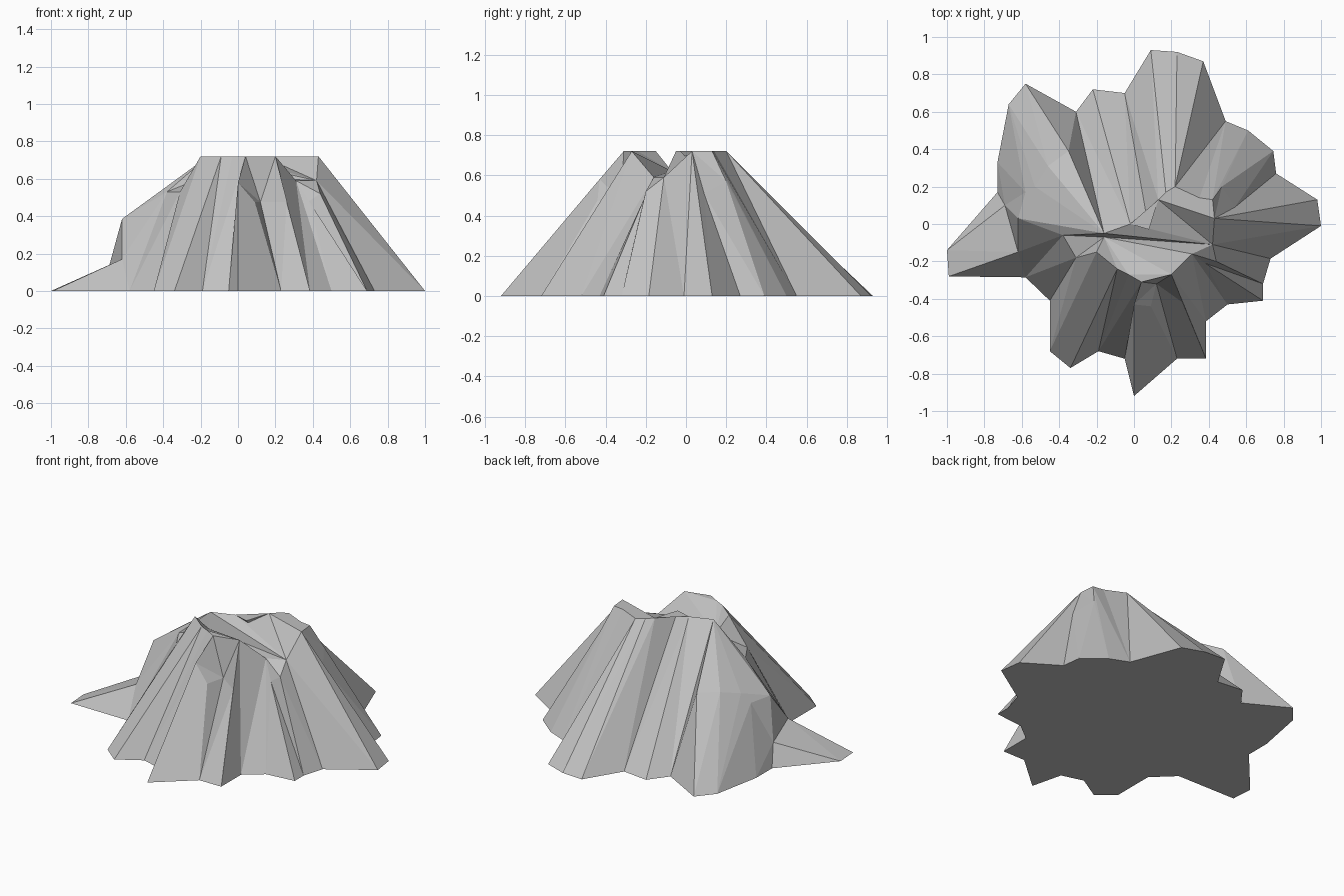
import bpy
import bmesh

default_cube = bpy.data.objects.get("Cube")
if default_cube:
    bpy.data.objects.remove(default_cube, do_unlink=True)

# Foot of each ridge and gully on the ground, counter-clockwise from the left side
foot_outline = [
    (1, -.01), (.98, .13), (.76, .27), (.745, .39), (.61, .5),
    (.49, .55), (.37, .87), (.23, .92), (.09, .93), (-.05, .7),
    (-.22, .72), (-.31, .6), (-.31, .6), (-.58, .75), (-.67, .64),
    (-.73, .33), (-.73, .17), (-1, -.14), (-.99, -.28), (-.58, -.285),
    (-.45, -.41), (-.45, -.68), (-.34, -.77), (-.19, -.68), (-.05, -.72),
    (0, -.92), (0, -.92), (.23, -.72), (.385, -.72), (.385, -.72),
    (.385, -.52), (.5, -.43), (.69, -.41), (.69, -.32), (.73, -.185),
]

# Upper end of each of those ridges and gullies, in the same order
PEAK = .72
upper_outline = [
    (.43, .03, PEAK), (.43, .03, PEAK), (.54, .09, .51), (.47, .2, .57),
    (.42, .13, PEAK), (.35, .14, PEAK), (.22, .2, PEAK), (.17, .17, PEAK),
    (.13, .13, PEAK), (.08, -.03, PEAK), (-.02, 0, PEAK), (-.16, -.05, PEAK),
    (-.35, .39, .47), (-.46, .31, .47), (-.53, .2, .44), (-.58, .17, .38),
    (-.69, .1, .13), (-.69, .1, .13), (-.62, -.15, .17), (-.38, -.06, .53),
    (-.31, -.18, .53), (-.2, -.15, PEAK), (-.09, -.24, PEAK), (-.03, -.27, PEAK),
    (.04, -.31, PEAK), (0, -.43, .58), (.09, -.44, .475), (.12, -.32, .475),
    (.26, -.42, .475), (.2, -.27, PEAK), (.2, -.27, PEAK), (.31, -.16, .59),
    (.38, -.21, .48), (.44, -.2, .52), (.42, -.11, .59),
]
notch_corner = (-.16, -.07, .62)
shoulder_corner = (-.62, .03, .385)

# Faces above the slopes, by place in the upper outline or by corner
NOTCH, SHOULDER = len(upper_outline), len(upper_outline) + 1
summit_faces = [
    [0, *range(4, 12), 34],            # back plateau
    [NOTCH, *range(21, 25), 29, 31, 34],  # front plateau
    [11, NOTCH, 34],                   # step between plateaus
    [*range(11, 16), SHOULDER],        # right shoulder
    [11, SHOULDER, 19, NOTCH],
    [19, 20, 21, NOTCH],
    [15, 16, SHOULDER],                # wall above the long spur
    [SHOULDER, 16, 18],
    [SHOULDER, 18, 19],
    [1, 2, 3, 4],                      # gully heads
    [24, 25, 26, 27],
    [24, 27, 28, 29],
    [31, 32, 33, 34],
]


def make_material(name, colour):
    material = bpy.data.materials.new(name)
    material.use_nodes = True
    material.diffuse_color = colour
    for node in material.node_tree.nodes:
        if node.type == "BSDF_PRINCIPLED":
            node.inputs["Base Color"].default_value = colour
    return material


def add_face(mesh, shared, points):
    """Add one face, joining corners that lie at the same place."""
    corners = []
    for point in points:
        if point not in shared:
            shared[point] = mesh.verts.new(point)
        if shared[point] not in corners:
            corners.append(shared[point])
    if len(corners) > 2:
        mesh.faces.new(corners)


def build_mountain():
    mesh = bmesh.new()
    shared = {}
    feet = [(x, y, 0) for x, y in foot_outline]
    tops = upper_outline + [notch_corner, shoulder_corner]

    # Slopes between neighbouring ridges and gullies
    count = len(feet)
    for i in range(count):
        j = (i + 1) % count
        add_face(mesh, shared, [feet[i], feet[j], tops[j], tops[i]])

    # Summit, ledges and flat underside
    for face in summit_faces:
        add_face(mesh, shared, [tops[i] for i in face])
    add_face(mesh, shared, feet[::-1])

    bmesh.ops.triangulate(mesh, faces=mesh.faces[:])
    bmesh.ops.recalc_face_normals(mesh, faces=mesh.faces[:])
    data = bpy.data.meshes.new("rocky_mountain")
    mesh.to_mesh(data)
    mesh.free()
    mountain = bpy.data.objects.new("rocky_mountain", data)
    bpy.context.collection.objects.link(mountain)
    return mountain


mountain = build_mountain()
mountain.data.materials.append(make_material("grey_rock", (.53, .53, .53, 1)))
